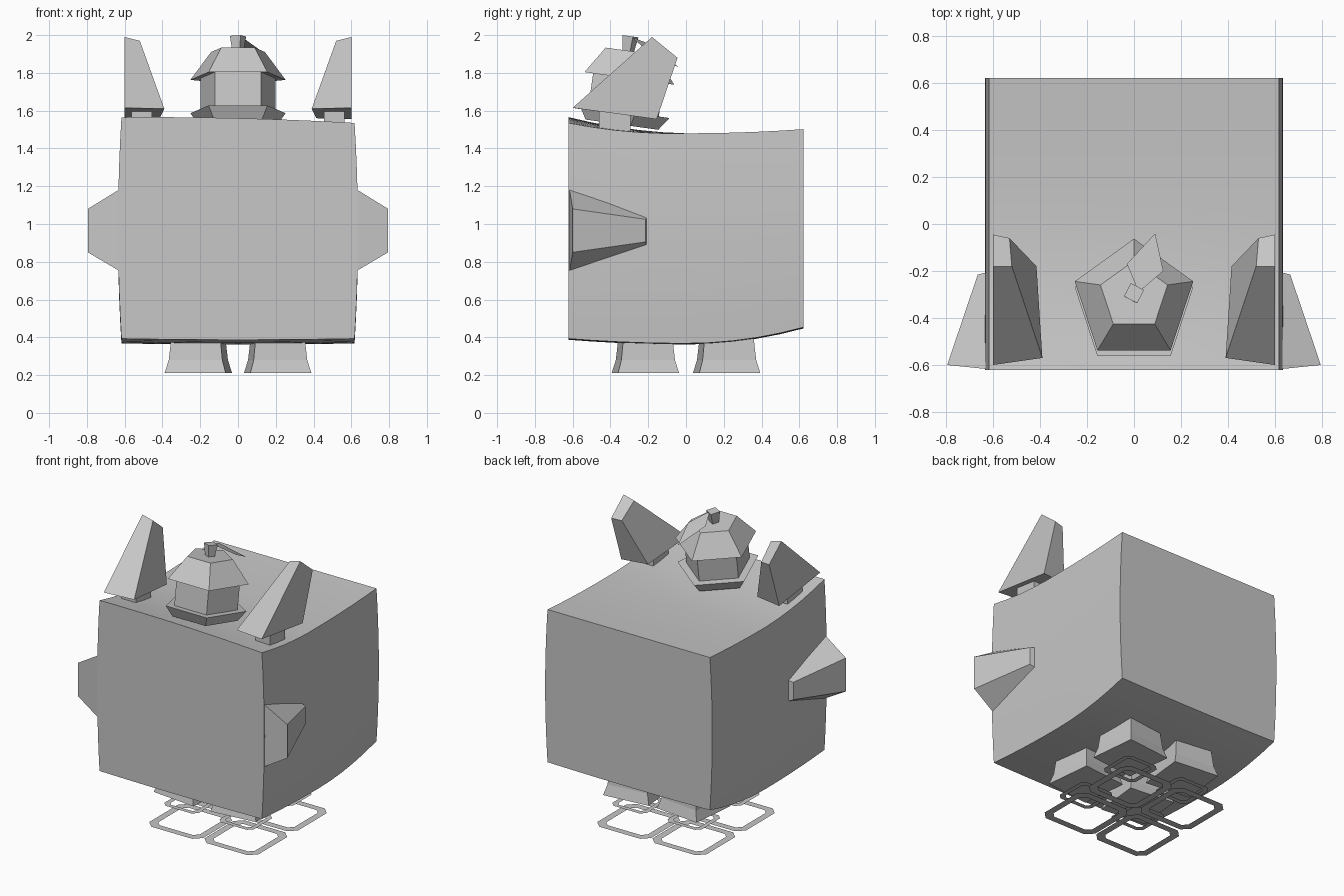
import bpy, bmesh, math
from mathutils import Matrix, Vector

cube = bpy.data.objects.get("Cube")
if cube:
    bpy.data.objects.remove(cube, do_unlink=True)

grey = bpy.data.materials.new("plain_grey")
grey.use_nodes = True
COLOUR = (0.57, 0.57, 0.57, 1)
grey.diffuse_color = COLOUR
grey.node_tree.nodes["Principled BSDF"].inputs["Base Color"].default_value = COLOUR


def finish(name, bm, smooth=False, closed=True):
    """Turn a bmesh into a named grey object."""
    if closed:
        bmesh.ops.recalc_face_normals(bm, faces=bm.faces)
    mesh = bpy.data.meshes.new(name)
    bm.to_mesh(mesh)
    bm.free()
    mesh.materials.append(grey)
    obj = bpy.data.objects.new(name, mesh)
    bpy.context.collection.objects.link(obj)
    if smooth:
        bpy.ops.object.select_all(action='DESELECT')
        obj.select_set(True)
        bpy.context.view_layer.objects.active = obj
        bpy.ops.object.shade_smooth_by_angle(angle=math.radians(30))
    return obj


def loft(name, loops, mat=Matrix()):
    """Skin equal-length loops of points and cap both ends."""
    bm = bmesh.new()
    rows = [[bm.verts.new(mat @ Vector(p)) for p in loop] for loop in loops]
    n = len(rows[0])
    for a, b in zip(rows, rows[1:]):
        for i in range(n):
            j = (i + 1) % n
            bm.faces.new((a[i], a[j], b[j], b[i]))
    bm.faces.new(rows[0][::-1])
    bm.faces.new(rows[-1])
    return finish(name, bm)


def polygon(sides, radius, z, start):
    step = math.tau / sides
    return [(radius * math.cos(start + i * step),
             radius * math.sin(start + i * step), z) for i in range(sides)]


def mirrored(points, side):
    return [(x * side, y, z) for x, y, z in points]


# Body: soft cube with sagging top, bowed underside and bulging sides
bm = bmesh.new()
bmesh.ops.create_cube(bm, size=2)
bmesh.ops.subdivide_edges(bm, edges=bm.edges, cuts=9, use_grid_fill=True)
for v in bm.verts:
    x, y, z = v.co
    top = 1.48 + (0.07 if y < 0 else 0.022) * y * y
    top += max(0, -y) * (0.01 * (1 - x * x) - 0.015 * x)
    bottom = 0.362 + (0.025 if y < 0 else 0.085) * y * y + 0.006 * x * x
    t = (z + 1) / 2
    v.co = (x * (0.617 + 0.018 * (1 - z * z)), y * 0.622, bottom + t * (top - bottom))
finish("body", bm, smooth=True)

for side, label in ((1, "left"), (-1, "right")):
    # Side fins, swept back and tapering outward
    root = [(0.6, -0.62, 0.735), (0.6, -0.62, 1.2), (0.6, -0.2, 1.04), (0.6, -0.2, 0.875)]
    tip = [(0.795, -0.6, 0.85), (0.795, -0.6, 1.08),
           (0.665, -0.215, 1.025), (0.665, -0.215, 0.905)]
    loft(label + "_fin", [mirrored(root, side), mirrored(tip, side)])

    # Ears leaning backward on short stems
    base = [(0.39, -0.57, 1.61), (0.6, -0.6, 1.615), (0.6, -0.155, 1.555), (0.415, -0.18, 1.56)]
    crown = [(0.52, -0.18, 1.97), (0.6, -0.18, 1.99), (0.6, -0.045, 1.88), (0.53, -0.06, 1.875)]
    loft(label + "_ear", [mirrored(base, side), mirrored(crown, side)])
    stem = [(0.455, -0.46), (0.565, -0.46), (0.565, -0.295), (0.455, -0.295)]
    loft(label + "_ear_stem",
         [mirrored([(x, y, z - 0.13 * (y + 0.46)) for x, y in stem], side)
          for z in (1.49, 1.6)])

    for y, place in ((-0.215, "front"), (0.215, "back")):
        # Flared feet, slightly turned
        turn = math.radians(45 + 6 * side)
        loft(f"{place}_{label}_foot",
             [polygon(4, w / math.sqrt(2), z, turn)
              for w, z in ((0.325, 0.21), (0.285, 0.28), (0.26, 0.4))],
             Matrix.Translation((0.21 * side, y, 0)))

        # Flat hover rings with cut corners below each foot
        for half, band, z, size in ((0.205, 0.048, 0, "large"), (0.13, 0.032, 0.13, "small")):
            bm = bmesh.new()
            loops = []
            for h, cut in ((half, half * 0.24), (half - band, half * 0.15)):
                loop = []
                for sx, sy in ((1, 1), (-1, 1), (-1, -1), (1, -1)):
                    pair = [(sx * h, sy * (h - cut)), (sx * (h - cut), sy * h)]
                    loop += pair if sx * sy > 0 else pair[::-1]
                loops.append([bm.verts.new((0.21 * side + px, y + py, z)) for px, py in loop])
            outer, inner = loops
            for i in range(8):
                j = (i + 1) % 8
                bm.faces.new((outer[i], outer[j], inner[j], inner[i]))
            finish(f"{place}_{label}_{size}_ring", bm, closed=False)

# Five-sided lantern, tilted to follow the top of the body
tilt = Matrix.Translation((0, -0.35, 1.598)) @ Matrix.Rotation(math.radians(-8), 4, 'X')
up = math.pi / 2
parts = {
    "lantern_base": ((0.215, -0.07), (0.265, 0)),
    "lantern_wall": ((0.208, -0.03), (0.208, 0.19)),
    "lantern_roof": ((0.205, 0.185), (0.265, 0.178), (0.15, 0.322)),
}
for name, profile in parts.items():
    loft(name, [polygon(5, r, z, up) for r, z in profile], tilt)
loft("lantern_stalk", [polygon(4, r, z, 0.3) for r, z in ((0.03, 0.31), (0.045, 0.4))], tilt)

# Thin drooping leaf on the stalk
bm = bmesh.new()
leaf = [bm.verts.new(p) for p in
        ((0.02, -0.29, 1.99), (0.125, -0.2, 1.915), (0.09, -0.04, 1.83), (-0.03, -0.17, 1.945))]
bm.faces.new((leaf[0], leaf[1], leaf[3]))
bm.faces.new((leaf[1], leaf[2], leaf[3]))
finish("lantern_leaf", bm, closed=False)
